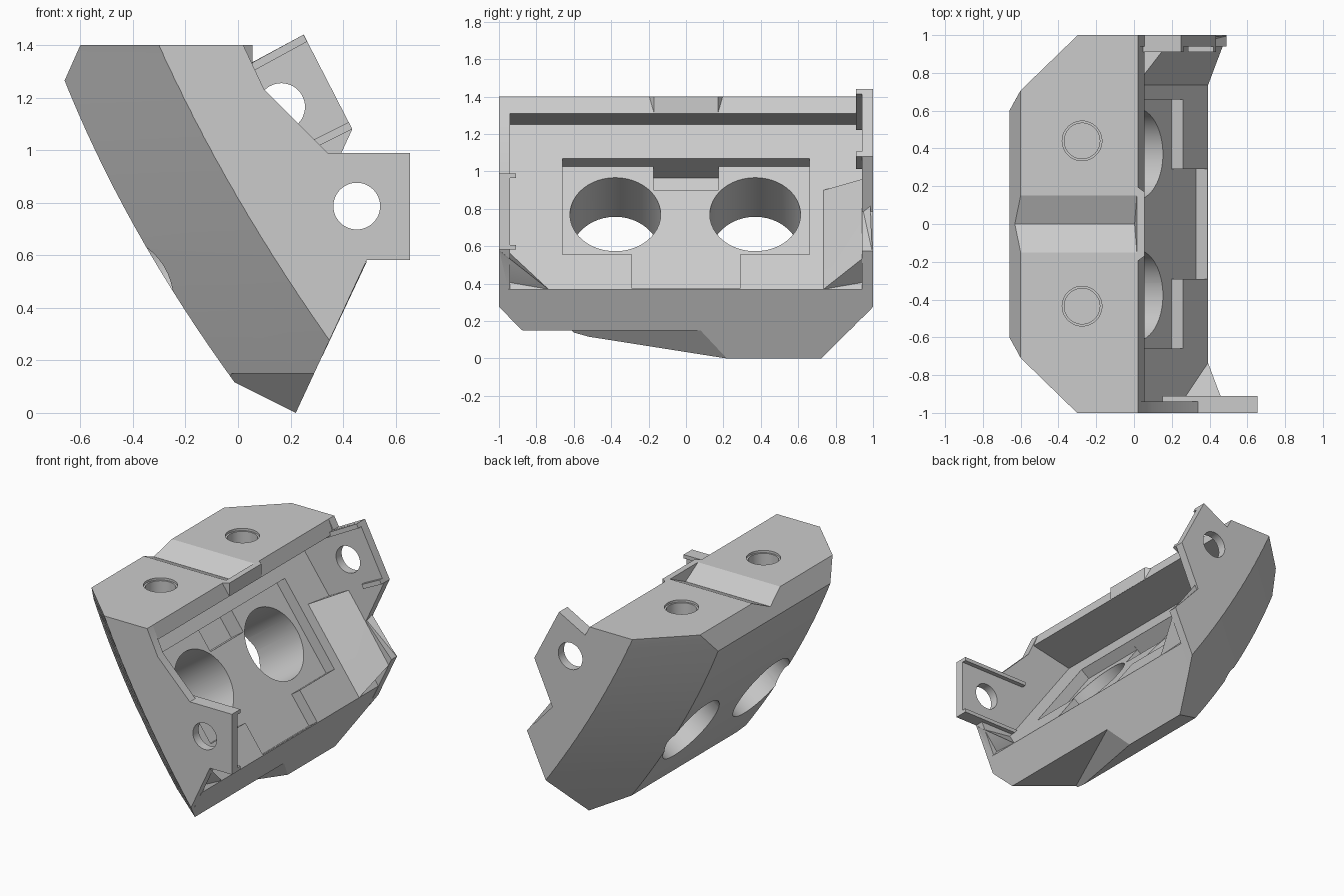
import bpy, bmesh, math
from mathutils import Vector

cube = bpy.data.objects.get("Cube")
if cube:
    bpy.data.objects.remove(cube, do_unlink=True)

grey = bpy.data.materials.new("plain grey")
grey.use_nodes = True
grey.diffuse_color = (0.6, 0.6, 0.6, 1)
grey.node_tree.nodes["Principled BSDF"].inputs["Base Color"].default_value = (0.6, 0.6, 0.6, 1)


def finish(name, bm):
    bmesh.ops.recalc_face_normals(bm, faces=bm.faces[:])
    mesh = bpy.data.meshes.new(name)
    bm.to_mesh(mesh)
    bm.free()
    mesh.materials.append(grey)
    ob = bpy.data.objects.new(name, mesh)
    bpy.context.collection.objects.link(ob)
    return ob


def loft(name, sections):
    """Closed solid through matching rings of points."""
    bm = bmesh.new()
    rings = [[bm.verts.new(p) for p in ring] for ring in sections]
    n = len(rings[0])
    for a, b in zip(rings, rings[1:]):
        for i in range(n):
            j = (i + 1) % n
            bm.faces.new((a[i], a[j], b[j], b[i]))
    bm.faces.new(rings[0])
    bm.faces.new(rings[-1])
    return finish(name, bm)


def prism(name, profile, y0, y1):
    """Profile in x, z pushed along y."""
    return loft(name, [[(x, y, z) for x, z in profile] for y in (y0, y1)])


def hull(name, points):
    bm = bmesh.new()
    for p in points:
        bm.verts.new(p)
    res = bmesh.ops.convex_hull(bm, input=bm.verts[:])
    loose = [v for v in bm.verts if not v.link_faces]
    bmesh.ops.delete(bm, geom=loose, context='VERTS')
    return finish(name, bm)


def rod(name, a, b, radius):
    a, b = Vector(a), Vector(b)
    bm = bmesh.new()
    bmesh.ops.create_cone(bm, cap_ends=True, segments=48, radius1=radius,
                          radius2=radius, depth=(b - a).length)
    bm.transform((b - a).to_track_quat('Z', 'Y').to_matrix().to_4x4())
    bmesh.ops.translate(bm, verts=bm.verts[:], vec=(a + b) / 2)
    return finish(name, bm)


def combine(ob, other, operation):
    """Apply one boolean and drop the helper."""
    mod = ob.modifiers.new("combine", 'BOOLEAN')
    mod.operation, mod.object, mod.solver = operation, other, 'EXACT'
    graph = bpy.context.evaluated_depsgraph_get()
    mesh = bpy.data.meshes.new_from_object(ob.evaluated_get(graph))
    ob.modifiers.clear()
    ob.data = mesh
    bpy.data.objects.remove(other, do_unlink=True)


def outer(z):
    t = 1.265 - z
    return -0.66 + 0.40 * t + 0.142 * t * t


def inner(z):
    t = 1.4 - z
    return -0.3 + 0.45 * t + 0.113 * t * t


def on_floor(z, depth=0.0):
    """Point (x, z) on the sloping pocket floor, sunk by depth."""
    return (0.392 - 0.72 * (z - 0.37) - 0.811 * depth, z - 0.585 * depth)


def at(p, y):
    return (p[0], y, p[1])


# Core with the sloping floor and the overhanging lip
core = [(-0.6, 1.4), (-0.66, 1.265), (-0.86, 0.815), (-0.86, 0.54), (-0.01, 0.115),
        (0.22, 0), on_floor(0.37), on_floor(1.25), (0.055, 1.31), (0.02, 1.4)]
body = prism("bracket_body", core, -0.95, 0.95)

# End walls with their tabs
wall_base = [(0.02, 1.4), (-0.4, 1.4), (-0.4, 0.4), (0.22, 0)]
front_wall = wall_base + [(0.49, 0.582), (0.655, 0.582), (0.655, 0.99), (0.34, 0.99), (0.1, 1.23)]
back_wall = wall_base + [(0.49, 0.575), (0.30, 0.785), (0.435, 1.08), (0.25, 1.44), (0.055, 1.335)]
adds = [prism("front_wall", front_wall, -1, -0.94), prism("back_wall", back_wall, 0.94, 1)]

# Corner gussets
adds.append(hull("back_gusset", [
    at(on_floor(0.37), 0.735), at(on_floor(0.9), 0.735), at((0.49, 0.575), 0.995),
    at((0.2, 0.97), 0.98), at(on_floor(0.37, 0.2), 0.735), at(on_floor(0.9, 0.2), 0.735),
    at(on_floor(0.37, 0.2), 0.98), at(on_floor(0.9, 0.2), 0.98)]))
adds.append(hull("front_gusset", [
    at(on_floor(0.37), -0.735), at((0.49, 0.575), -0.995), at(on_floor(0.57), -0.95),
    at(on_floor(0.37, 0.2), -0.735), at(on_floor(0.37, 0.2), -0.98)]))

# Tab flanges
for z in (0.582, 0.965):
    adds.append(prism("front_flange", [(0.15, z), (0.655, z), (0.655, z + 0.025), (0.15, z + 0.025)], -0.96, -0.91))
for a, b, side in (((-0.1, 1.249), (0.25, 1.44), 1), ((0.3, 1.013), (0.435, 1.08), -1)):
    dx, dz = 0.013 * side, -0.027 * side
    adds.append(prism("back_flange", [a, b, (b[0] + dx, b[1] + dz), (a[0] + dx, a[1] + dz)], 0.91, 0.96))
for part in adds:
    combine(body, part, 'UNION')

# Curved outside with chamfered ends
heights = [1.6 - 0.075 * i for i in range(25)]
sections = []
for y, f in ((-1.2, 1.5), (-0.6, 0), (0.6, 0), (1.2, 1.5)):
    ring = [(outer(z) + f * (inner(z) - outer(z)), y, z) for z in heights]
    sections.append(ring + [(2, y, heights[-1]), (2, y, heights[0])])
combine(body, loft("outside", sections), 'INTERSECT')

# Recess in the floor, its lower slot and the small upper pocket
cuts = []
for z0, z1, top, depth, half in ((0.555, 1.07, -0.06, 0.075, 0.66),
                                 (0.375, 0.6, -0.06, 0.075, 0.29),
                                 (0.945, 1.072, 0.05, 0.185, 0.175)):
    cuts.append(prism("recess", [on_floor(z0, top), on_floor(z1, top),
                                 on_floor(z1, depth), on_floor(z0, depth)], -half, half))

# Large through holes and blind top holes
for y in (-0.378, 0.37):
    cuts.append(rod("large_hole", at(on_floor(0.814, -0.1), y), at(on_floor(0.814, 0.9), y), 0.2425))
for y in (-0.435, 0.44):
    for radius, depth in ((0.105, 0.015), (0.094, 0.12)):
        cuts.append(rod("top_hole", (-0.275, y, 1.4 - depth), (-0.275, y, 1.5), radius))

# Tab holes
cuts.append(rod("tab_hole", (0.452, -1.1, 0.787), (0.452, -0.85, 0.787), 0.089))
cuts.append(rod("tab_hole", (0.165, 0.85, 1.165), (0.165, 1.1, 1.165), 0.09))

# Groove across the top
cuts.append(hull("groove", [(x, y, z) for x in (-1, 0.02)
                            for y, z in ((-0.193, 1.42), (0.193, 1.42), (0, 1.33))]))

# Diagonal notch under the front end
notch = []
for k in (0, 2):
    for x, y in ((0.61, 0.78), (-0.43, -1.5)):
        notch.append((x - 0.07 * k, y + 0.14 * k, 0.15 - 0.15 * k))
    notch.append((1.2, -1.5, 0.15 - 0.15 * k))
cuts.append(hull("notch", notch))
for part in cuts:
    combine(body, part, 'DIFFERENCE')

# Stop block on the lip
combine(body, hull("stop", [(x, s * y, z) for s in (-1, 1) for x, y, z in
                            ((0.055, 0.17, 1.312), (0.0, 0.17, 1.312),
                             (0.055, 0.17, 1.4), (0.015, 0.2, 1.4))]), 'UNION')

bpy.ops.object.select_all(action='DESELECT')
body.select_set(True)
bpy.context.view_layer.objects.active = body
bpy.ops.object.shade_smooth_by_angle(angle=math.radians(20))
